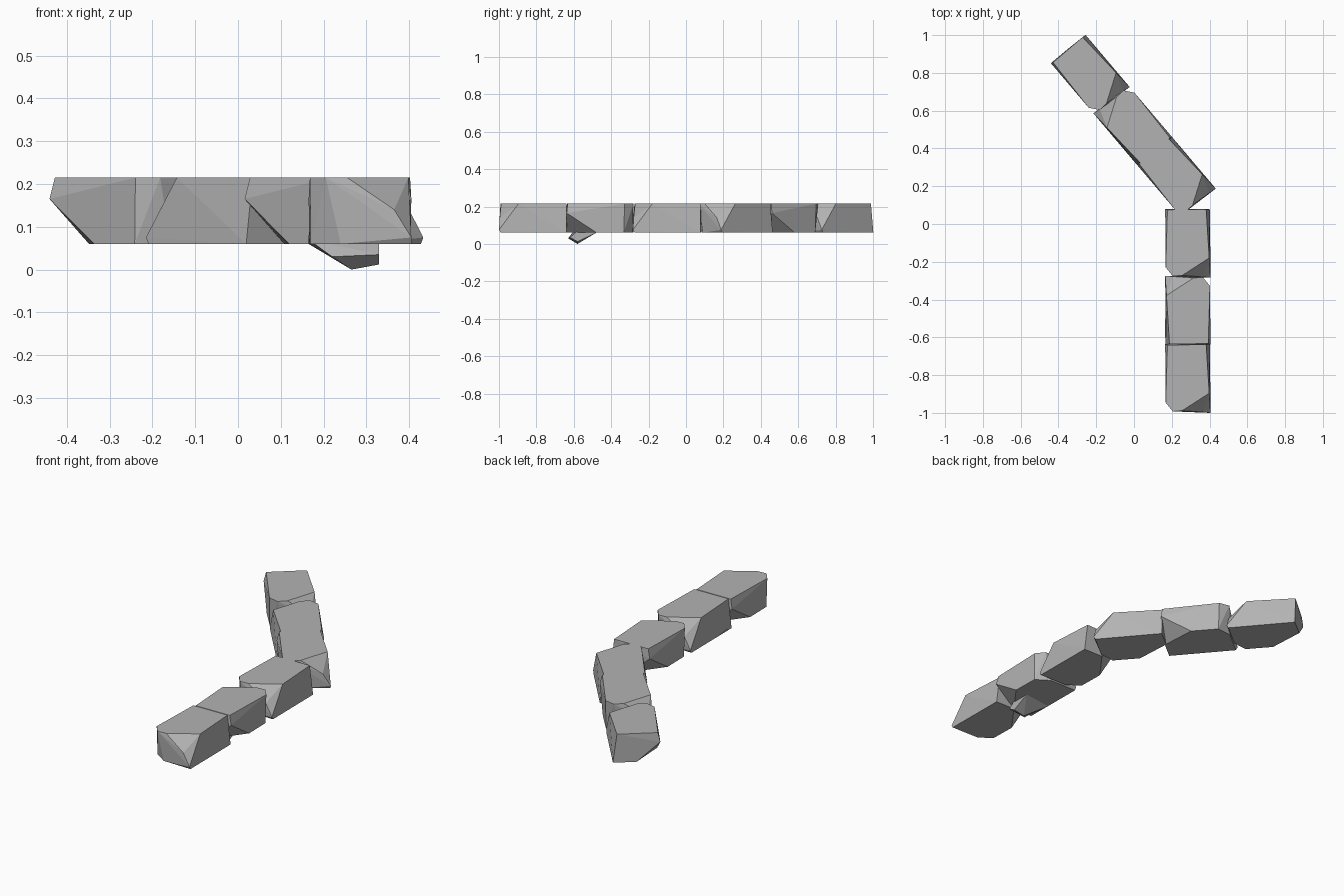
import bpy, bmesh, math
from mathutils import Vector, Matrix

old = bpy.data.objects.get("Cube")
if old:
    bpy.data.objects.remove(old, do_unlink=True)

# Single stone colour
stone = bpy.data.materials.new("grey stone")
stone.use_nodes = True
colour = (0.45, 0.45, 0.45, 1)
stone.diffuse_color = colour
stone.node_tree.nodes["Principled BSDF"].inputs["Base Color"].default_value = colour


def hull_mesh(name, points):
    """Faceted stone: the convex hull of a few corner points."""
    bm = bmesh.new()
    for p in points:
        bm.verts.new(p)
    result = bmesh.ops.convex_hull(bm, input=bm.verts)
    loose = {g for g in result["geom_interior"] + result["geom_unused"]
             if isinstance(g, bmesh.types.BMVert)}
    bmesh.ops.delete(bm, geom=list(loose), context='VERTS')
    bmesh.ops.dissolve_limit(bm, angle_limit=math.radians(2),
                             verts=bm.verts, edges=bm.edges)
    bmesh.ops.recalc_face_normals(bm, faces=bm.faces)
    mesh = bpy.data.meshes.new(name)
    bm.to_mesh(mesh)
    bm.free()
    mesh.materials.append(stone)
    return mesh


def place(name, mesh, location=(0, 0, 0), turn=0):
    ob = bpy.data.objects.new(name, mesh)
    ob.location = location
    ob.rotation_euler.z = math.radians(turn)
    bpy.context.collection.objects.link(ob)
    return ob


# Wall stone: flat top and base, chipped front corners, undercut back-left corner
HEIGHT = 0.155
top = [(-.108, .175), (.097, .178), (.113, -.08), (-.03, -.172),
       (-.08, -.176), (-.117, -.13)]
base = [(-.045, -.172), (-.115, -.125), (-.118, .02), (0, .18),
        (.117, .178), (.12, -.175)]
middle = [(-.12, .18, .105), (.08, -.18, .08), (.12, -.184, .015)]
wall_stone = hull_mesh("wall_stone",
                       [(x, y, HEIGHT) for x, y in top] +
                       [(x, y, 0) for x, y in base] + middle)

# Two runs of three stones; the middle stone of each run is turned around
BOTTOM = 0.06
runs = {"front": (Vector((.285, -.816)), Vector((.285, -.1)), 0),
        "rear": (Vector((.223, .252)), Vector((-.233, .79)), 39.8)}
for side, (start, end, angle) in runs.items():
    for i in range(3):
        x, y = start.lerp(end, i / 2)
        place(f"{side}_stone_{i + 1}", wall_stone, (x, y, BOTTOM),
              angle + 180 * (i % 2))

# Small shard poking out below the front run
shard = hull_mesh("shard", [
    (.165, -.6, .07), (.165, -.5, .06), (.33, -.48, .06), (.33, -.58, .07),
    (.22, -.63, .03), (.33, -.62, .035), (.265, -.58, 0), (.33, -.58, .012)])
place("lower_shard", shard)
